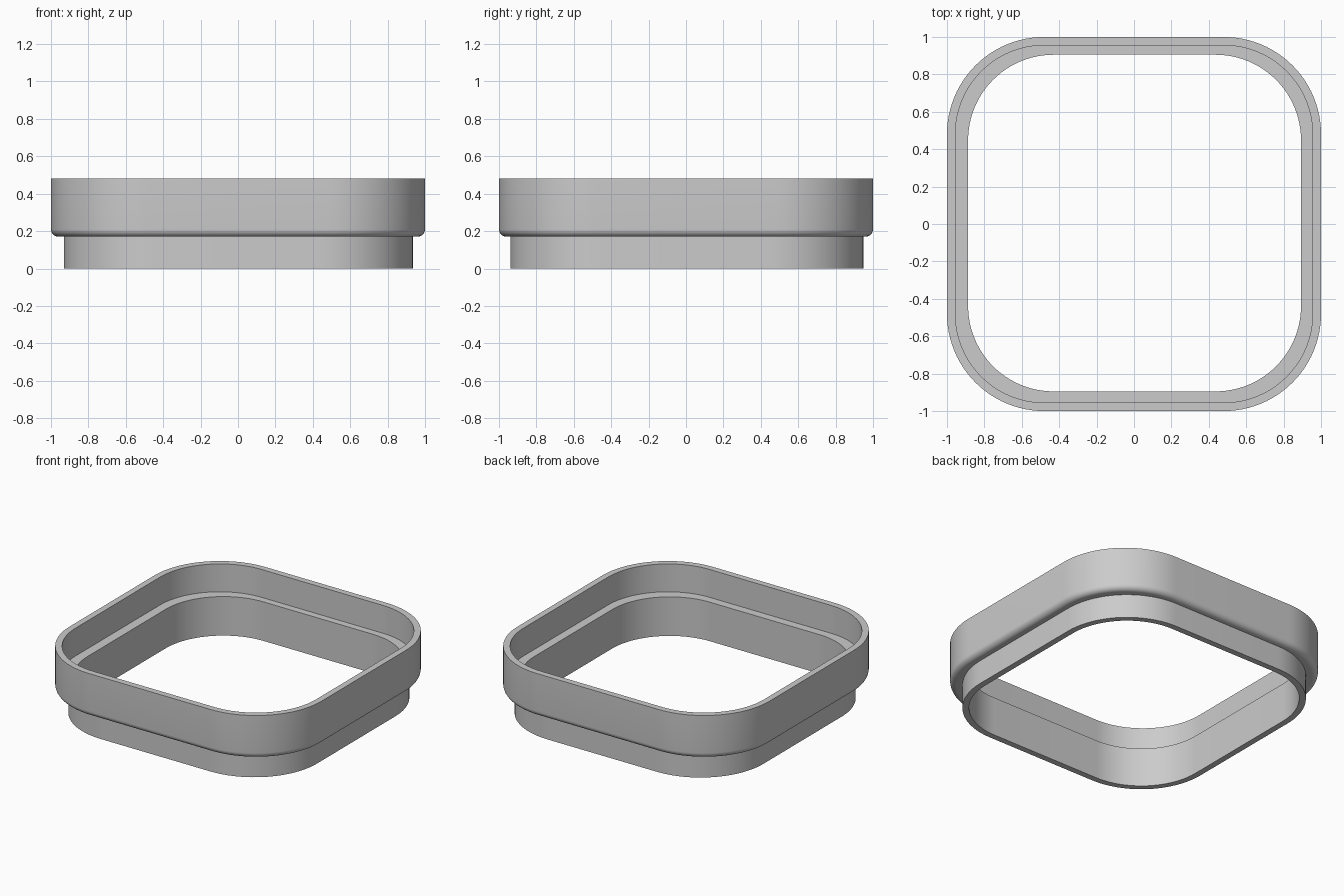
import bpy, bmesh, math

cube = bpy.data.objects.get("Cube")
if cube:
    bpy.data.objects.remove(cube, do_unlink=True)

grey = bpy.data.materials.new("plain grey")
grey.use_nodes = True
colour = (0.6, 0.6, 0.6, 1)
grey.diffuse_color = colour
grey.node_tree.nodes["Principled BSDF"].inputs["Base Color"].default_value = colour

CORNER_STEPS = 24


def rounded_outline(hx, hy, r, cx, cy):
    """Points of a rounded rectangle, counter-clockwise."""
    points = []
    for corner, (sx, sy) in enumerate([(1, 1), (-1, 1), (-1, -1), (1, -1)]):
        for i in range(CORNER_STEPS + 1):
            a = math.pi / 2 * (corner + i / CORNER_STEPS)
            points.append((cx + sx * (hx - r) + r * math.cos(a),
                           cy + sy * (hy - r) + r * math.sin(a)))
    return points


def upper(inset, z):
    return rounded_outline(1 - inset, 1 - inset, 0.52 - inset, 0, 0), z


def lower(inset, z):
    return rounded_outline(0.933 - inset, 0.943 - inset, 0.5 - inset, 0.003, 0.005), z


# Closed cross-section: lower collar, rounded lip, upper wall, inner ledge
LIP_Z, LEDGE_Z, TOP_Z, ROUND = 0.17, 0.28, 0.48, 0.04
section = [lower(0.043, 0), lower(0, 0), lower(0, LIP_Z)]
for i in range(9):
    a = math.pi / 2 * i / 8
    section.append(upper(ROUND * (1 - math.sin(a)), LIP_Z + ROUND * (1 - math.cos(a))))
section += [upper(0, TOP_Z), upper(0.045, TOP_Z),
            upper(0.045, LEDGE_Z), lower(0.043, LEDGE_Z)]

# Skin the section around the frame
bm = bmesh.new()
rings = [[bm.verts.new((x, y, z)) for x, y in outline] for outline, z in section]
for k, ring in enumerate(rings):
    above = rings[(k + 1) % len(rings)]
    for i in range(len(ring)):
        j = (i + 1) % len(ring)
        bm.faces.new((ring[i], ring[j], above[j], above[i]))
bmesh.ops.recalc_face_normals(bm, faces=bm.faces)

mesh = bpy.data.meshes.new("stepped_frame")
bm.to_mesh(mesh)
bm.free()
mesh.materials.append(grey)
frame = bpy.data.objects.new("stepped_frame", mesh)
bpy.context.collection.objects.link(frame)
bpy.context.view_layer.objects.active = frame
frame.select_set(True)
bpy.ops.object.shade_smooth_by_angle(angle=math.radians(35))
